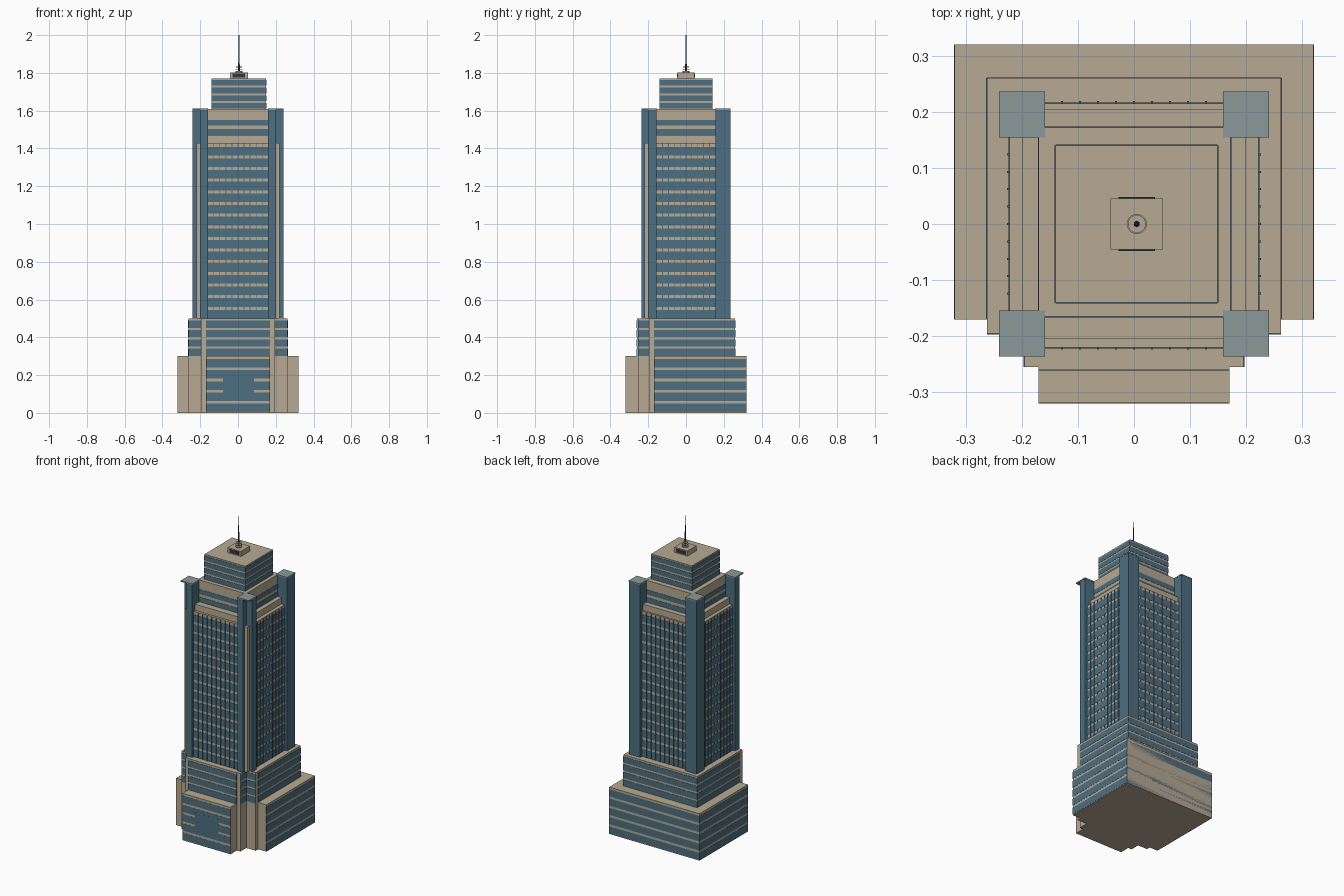
import bpy, bmesh, math
from mathutils import Matrix, Vector

if "Cube" in bpy.data.objects:
    bpy.data.objects.remove(bpy.data.objects["Cube"])


def mat(name, c):
    m = bpy.data.materials.new(name)
    m.diffuse_color = (*c, 1)
    m.use_nodes = True
    m.node_tree.nodes["Principled BSDF"].inputs["Base Color"].default_value = m.diffuse_color
    return m


STONE = mat("stone", (0.47, 0.40, 0.29))
GLASS = mat("blue_glass", (0.075, 0.16, 0.22))
CAP = mat("pale_glass", (0.26, 0.32, 0.32))
DARK = mat("dark_metal", (0.03, 0.04, 0.05))


def finish(name, bm, m, mirror=False):
    me = bpy.data.meshes.new(name)
    bmesh.ops.recalc_face_normals(bm, faces=bm.faces)
    bm.to_mesh(me)
    bm.free()
    ob = bpy.data.objects.new(name, me)
    bpy.context.collection.objects.link(ob)
    me.materials.append(m)
    if mirror:
        ob.modifiers.new("mirror", 'MIRROR')
    return ob


def boxes(name, m, items, mirror=False):
    """One object from boxes (x0, x1, y0, y1, z0, z1)."""
    bm = bmesh.new()
    for x0, x1, y0, y1, z0, z1 in items:
        mx = Matrix.Translation(((x0 + x1) / 2, (y0 + y1) / 2, (z0 + z1) / 2))
        mx = mx @ Matrix.Diagonal((x1 - x0, y1 - y0, z1 - z0, 1))
        bmesh.ops.create_cube(bm, size=1, matrix=mx)
    return finish(name, bm, m, mirror)


def prism(name, m, pts, z0, z1, mirror=False):
    bm = bmesh.new()
    f = bm.faces.new([bm.verts.new((x, y, z0)) for x, y in pts])
    r = bmesh.ops.extrude_face_region(bm, geom=[f])
    bmesh.ops.translate(bm, vec=Vector((0, 0, z1 - z0)),
                        verts=[v for v in r['geom'] if isinstance(v, bmesh.types.BMVert)])
    return finish(name, bm, m, mirror)


def slab(side, pos, a0, a1, z0, z1, out=0.0015):
    """Thin plate on a wall at x or y = pos; side is one of F B L R."""
    lo, hi = (pos - out, pos + 0.004) if side in "FL" else (pos - 0.004, pos + out)
    return (a0, a1, lo, hi, z0, z1) if side in "FB" else (lo, hi, a0, a1, z0, z1)


def bands(name, walls, z0, z1, n, fill):
    """n horizontal window bands on each wall (side, pos, a0, a1)."""
    h = (z1 - z0) / n
    boxes(name, GLASS, [slab(*w, z0 + i * h, z0 + (i + fill) * h)
                        for w in walls for i in range(n)])


# podium, with a projecting entrance block
boxes("podium", STONE, [(-.32, .32, -.17, .32, 0, .30)])
boxes("entrance_block", STONE, [(-.17, .17, -.319, -.16, 0, .30)])
bands("podium_windows", [("B", .3185, -.32, .32), ("L", -.3195, -.17, .32),
                         ("R", .3195, -.17, .32), ("F", -.318, -.17, .17)],
      .004, .30, 5, .76)
boxes("entrance_window", GLASS, [slab("F", -.3185, -.08, .085, .085, .20)])

# second tier, stepped at the front corners down to the ground
tier = [(.262, .26), (.262, -.195), (.195, -.195), (.195, -.255), (.17, -.255), (.17, -.26)]
prism("second_tier", STONE, tier + [(-x, y) for x, y in reversed(tier)], 0, .50)
bands("second_tier_windows", [("B", .26, -.262, .262), ("L", -.262, -.17, .26),
                              ("R", .262, -.17, .26), ("F", -.26, -.17, .17),
                              ("F", -.195, .195, .262), ("F", -.195, -.262, -.195),
                              ("L", -.195, -.255, -.195), ("R", .195, -.255, -.195)],
      .302, .50, 4, .76)

# tower core and four facade bays
boxes("tower_core", STONE, [(-.17, .172, -.165, .172, .5, 1.61)])
boxes("facade_bays", STONE, [(-.16, .16, -.22, .215, .5, 1.43),
                             (-.222, .222, -.155, .155, .5, 1.43)])
boxes("facade_ledges", STONE, [(-.16, .16, -.205, .205, 1.43, 1.47),
                               (-.2, .2, -.155, .155, 1.43, 1.47)])
bays = [("F", -.22, -.16, .16), ("B", .215, -.16, .16),
        ("L", -.222, -.155, .155), ("R", .222, -.155, .155)]
bands("facade_windows", bays, .5, 1.425, 15, .74)
fins = []
for s, p, a0, a1 in bays:
    for i in range(1, 10):
        c = a0 + (a1 - a0) * i / 10
        fins.append(slab(s, p, c - .0018, c + .0018, .5, 1.425, .004))
boxes("facade_mullions", GLASS, fins)
bands("upper_windows", [("F", -.165, -.165, .165), ("B", .172, -.165, .165),
                        ("L", -.17, -.155, .155), ("R", .172, -.155, .155)],
      1.472, 1.57, 2, .62)

# corner towers: notched at the front, square at the back
prism("front_corner_tower", GLASS,
      [(.16, -.155), (.16, -.235), (.2, -.235), (.2, -.2), (.24, -.2), (.24, -.155)],
      .5, 1.605, True)
boxes("front_corner_pier", STONE, [(.195, .22, -.22, -.195, .5, 1.43)], True)
boxes("back_corner_tower", GLASS, [(.16, .24, .155, .235, .5, 1.605)], True)
boxes("corner_tower_caps", CAP, [(.159, .241, -.236, -.154, 1.604, 1.611),
                                 (.159, .241, .154, .236, 1.604, 1.611)], True)

# crown
boxes("crown", STONE, [(-.14, .149, -.14, .14, 1.61, 1.77)])
bands("crown_windows", [("F", -.14, -.14, .149), ("B", .14, -.14, .149),
                        ("L", -.14, -.14, .14), ("R", .149, -.14, .14)],
      1.612, 1.772, 4, .74)

# roof plant room and louvres
boxes("plant_room", STONE, [(-.042, .052, -.045, .045, 1.77, 1.803)])
boxes("plant_room_louvres", DARK, [slab("F", -.045, -.028, .037, 1.776, 1.797, .003),
                                   slab("B", .045, -.028, .037, 1.776, 1.797, .003)])


# antenna: stacked discs and a tapering mast
def cones(name, m, items, seg):
    bm = bmesh.new()
    for r0, r1, z0, z1 in items:
        bmesh.ops.create_cone(bm, cap_ends=True, segments=seg, radius1=r0, radius2=r1,
                              depth=z1 - z0, matrix=Matrix.Translation((.005, 0, (z0 + z1) / 2)))
    return finish(name, bm, m)


cones("antenna_discs", STONE, [(.018, .018, 1.803, 1.809), (.018, .018, 1.817, 1.821),
                               (.016, .016, 1.829, 1.833)], 20)
cones("antenna_mast", DARK, [(.006, .005, 1.80, 1.845), (.004, .002, 1.845, 2.0)], 10)
